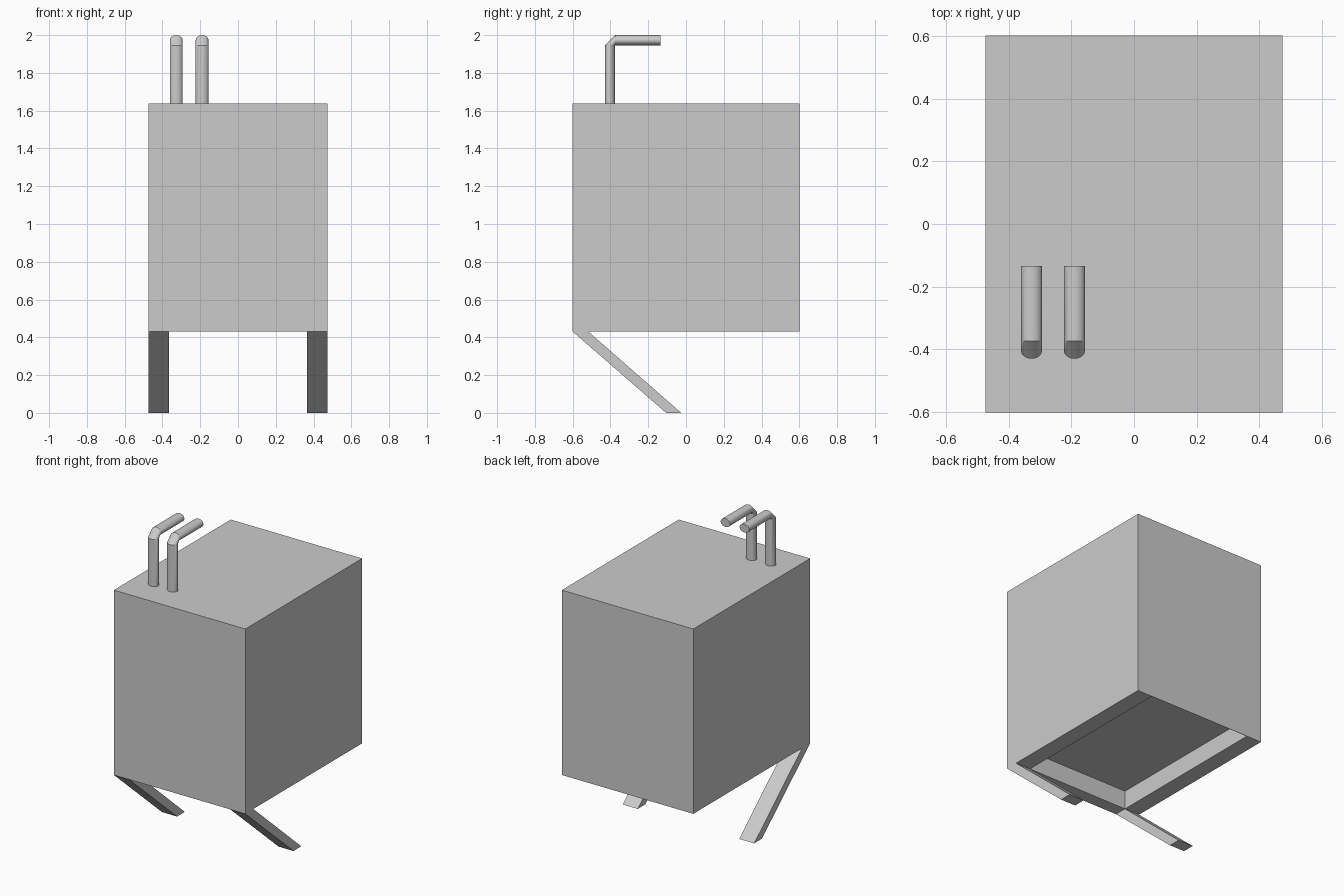
import bpy, bmesh, math

if "Cube" in bpy.data.objects:
    bpy.data.objects.remove(bpy.data.objects["Cube"])


def finish(bm, name):
    bmesh.ops.recalc_face_normals(bm, faces=bm.faces)
    me = bpy.data.meshes.new(name)
    bm.to_mesh(me)
    bm.free()
    ob = bpy.data.objects.new(name, me)
    bpy.context.collection.objects.link(ob)
    return ob


# Body: box whose underside has a recess reaching almost to the back wall
bm = bmesh.new()
bmesh.ops.create_cube(bm, size=1)
for v in bm.verts:
    v.co = (v.co.x * 0.948, v.co.y * 1.204, 0.432 + (v.co.z + 0.5) * 1.205)
bottom = min(bm.faces, key=lambda f: f.calc_center_median().z)
bmesh.ops.inset_individual(bm, faces=[bottom], thickness=0.1)
for v in bottom.verts:
    v.co.x = math.copysign(0.366, v.co.x)
    v.co.y = 0.6 if v.co.y > 0 else -0.519
ext = bmesh.ops.extrude_discrete_faces(bm, faces=[bottom])
for v in ext["faces"][0].verts:
    v.co.z += 0.12
finish(bm, "body")


# Slanted legs under the front edge
def leg(name, x0, x1):
    bm = bmesh.new()
    profile = [(-0.602, 0.432), (-0.519, 0.432), (-0.025, 0), (-0.105, 0)]
    face = bm.faces.new([bm.verts.new((x0, y, z)) for y, z in profile])
    ext = bmesh.ops.extrude_face_region(bm, geom=[face])
    for g in ext["geom"]:
        if isinstance(g, bmesh.types.BMVert):
            g.co.x = x1
    finish(bm, name)


leg("left_leg", -0.474, -0.366)
leg("right_leg", 0.366, 0.474)


# Bent pipes: oval section, one chamfered elbow
def pipe(name, x, n=24, rx=0.034, r=0.027):
    bm = bmesh.new()
    yc, zc = -0.403, 1.973
    angles = [2 * math.pi * i / n for i in range(n)]

    def upright(z):
        return [bm.verts.new((x + rx * math.cos(a), yc + r * math.sin(a), z)) for a in angles]

    def level(y):
        return [bm.verts.new((x + rx * math.cos(a), y, zc - r * math.sin(a))) for a in angles]

    rings = [upright(1.63), upright(1.944), level(-0.374), level(-0.134)]
    for a, b in zip(rings, rings[1:]):
        for i in range(n):
            j = (i + 1) % n
            bm.faces.new((a[i], a[j], b[j], b[i]))
    bm.faces.new(rings[0])
    bm.faces.new(rings[-1])
    ob = finish(bm, name)
    bpy.ops.object.select_all(action='DESELECT')
    ob.select_set(True)
    bpy.context.view_layer.objects.active = ob
    bpy.ops.object.shade_smooth_by_angle(angle=math.radians(30))


pipe("outer_pipe", -0.327)
pipe("inner_pipe", -0.19)
